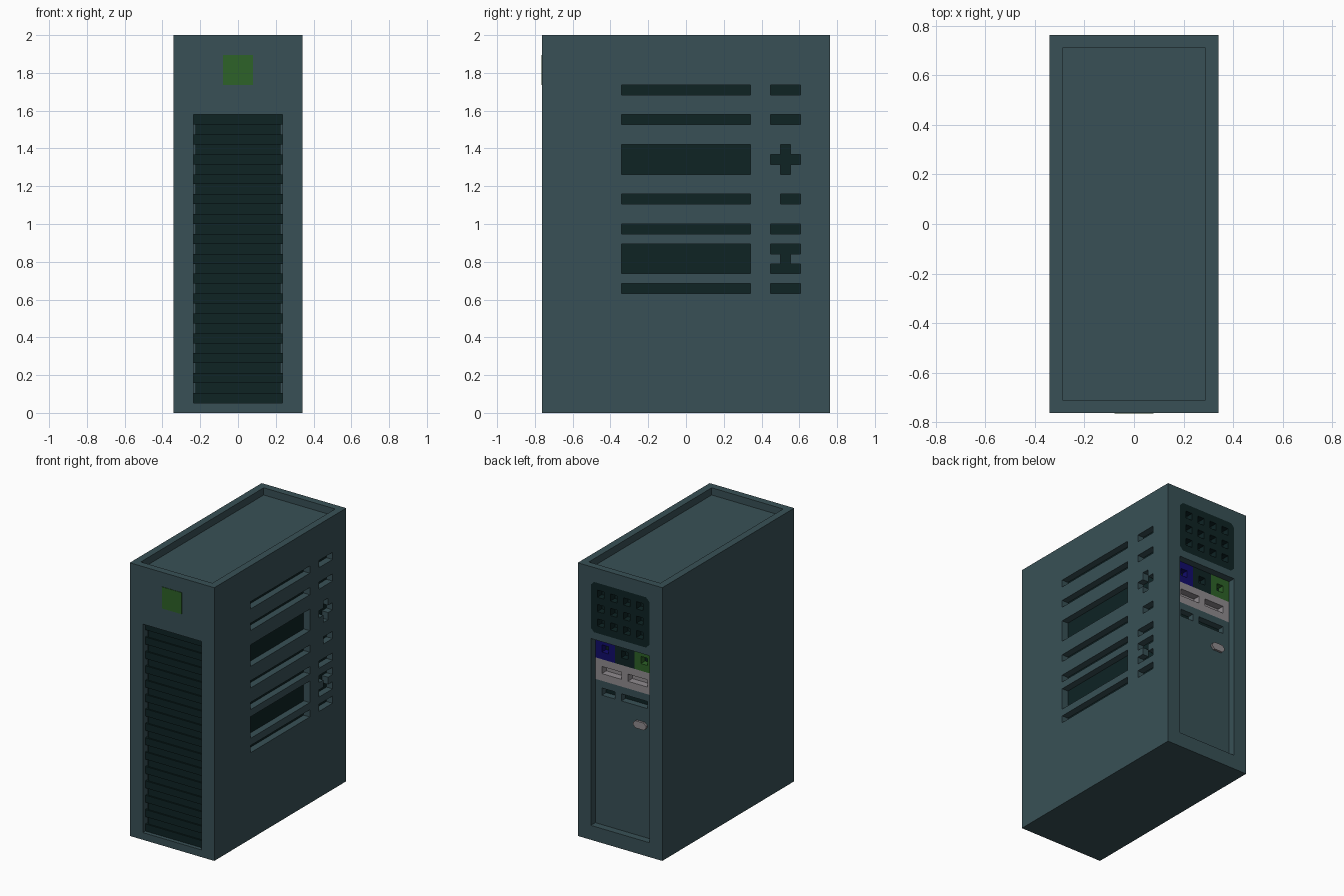
import bpy, bmesh

if "Cube" in bpy.data.objects:
    bpy.data.objects.remove(bpy.data.objects["Cube"])

U = 2 / 38                      # the whole model sits on a grid of this unit
HX, HY, H = 6.5, 14.5, 38       # half width, half depth, height in units


def material(name, rgb):
    m = bpy.data.materials.new(name)
    m.diffuse_color = (*rgb, 1)
    m.use_nodes = True
    m.node_tree.nodes["Principled BSDF"].inputs["Base Color"].default_value = m.diffuse_color
    return m


SLATE = material("slate", (0.040, 0.081, 0.093))
DARK = material("dark_teal", (0.0044, 0.0168, 0.0176))
GREEN = material("green", (0.027, 0.122, 0.021))
BLUE = material("blue", (0.0056, 0.0035, 0.147))
GREY = material("grey", (0.28, 0.26, 0.275))


def box(name, x, y, z, mat=None, chamfer=0):
    """Box from (min, max) pairs in grid units; chamfer cuts the edges along y."""
    bm = bmesh.new()
    bmesh.ops.create_cube(bm, size=1)
    for v in bm.verts:
        for i, (a, b) in enumerate((x, y, z)):
            v.co[i] = (a if v.co[i] < 0 else b) * U
    if chamfer:
        edges = [e for e in bm.edges if abs(e.verts[0].co.y - e.verts[1].co.y) > 1e-4]
        bmesh.ops.bevel(bm, geom=edges, offset=chamfer * U, segments=1, affect='EDGES')
    bmesh.ops.recalc_face_normals(bm, faces=bm.faces)
    me = bpy.data.meshes.new(name)
    bm.to_mesh(me)
    bm.free()
    ob = bpy.data.objects.new(name, me)
    bpy.context.collection.objects.link(ob)
    if mat:
        me.materials.append(mat)
    return ob


def cut(target, x, y, z, chamfer=0):
    """Subtract a box from the target."""
    c = box("cutter", x, y, z, None, chamfer)
    c.hide_render = True
    mod = target.modifiers.new("cut", 'BOOLEAN')
    mod.operation, mod.solver, mod.object = 'DIFFERENCE', 'EXACT', c
    bpy.context.view_layer.objects.active = target
    bpy.ops.object.modifier_apply(modifier=mod.name)
    bpy.data.objects.remove(c)


def back_x(v0, v1):
    """Columns counted from the +x edge of the back."""
    return (HX - v1, HX - v0)


T = 0.06                        # thickness of thin plates

# Case with a sunken top
case = box("case", (-HX, HX), (-HY, HY), (0, H), SLATE)
cut(case, (1 - HX, HX - 1), (1 - HY, HY - 1), (H - 1, H + 1))

# Right side slots, each with a dark floor: (y range, z range)
wide, small = (-6.5, 6.5), (8.5, 11.5)
slots = [(wide, z) for z in ((32, 33), (29, 30), (24, 27), (21, 22), (18, 19), (14, 17), (12, 13))]
slots += [(small, (z, z + 1)) for z in (32, 29, 25, 18, 16, 14, 12)]
slots += [((9.5, 10.5), (26, 27)), ((9.5, 10.5), (24, 25)),
          ((9.5, 11.5), (21, 22)), ((9.5, 10.5), (15, 16))]
for ys, zs in slots:
    cut(case, (HX - 1, HX + 1), ys, zs)
    box("side_slot_floor", (HX - 1 - T, HX - 1 + T), ys, zs, DARK)

# Front louvre: wide and narrow slats alternate inside a shallow recess
cut(case, (-4.5, 4.5), (-HY - 1, -HY + 1), (1, 30))
for i in range(29):
    w, d = (4.5, 0.55) if i % 2 == 0 else (4.25, 0.75)
    box("front_slat", (-w, w), (-HY + d, -HY + 1.02), (1 + i, 2 + i), DARK)

# Front badge plate
box("front_badge", (-1.5, 1.5), (-HY - T, -HY + T), (33, 36), GREEN)

# Back grille: chamfered panel with 4 x 3 holes
cut(case, (-4.5, 4.5), (HY - 1.2, HY + 1), (29, 36), 0.5)
grille = box("back_grille", (-4.5, 4.5), (HY - 1.2, HY), (29, 36), DARK, 0.5)
for i in range(4):
    for j in range(3):
        cut(grille, (2 * i - 3.5, 2 * i - 2.5), (HY - 1, HY + 1), (30 + 2 * j, 31 + 2 * j))

# Back recess and the deeper pocket that holds the ports
R = HY - 1
cut(case, (-4.5, 4.5), (R, HY + 1), (2, 28))
cut(case, (-4.5, 4.5), (R - 1.2, R + 0.5), (22, 28))

# Three square ports
for v, name, mat in ((2, "blue_port", BLUE), (5, "dark_port", DARK), (8, "green_port", GREEN)):
    port = box(name, back_x(v, v + 3), (R - 1.2, R), (25, 28), mat)
    cut(port, back_x(v + 1, v + 2), (R - 1, R + 1), (26, 27))
    box("port_floor", back_x(v + 1, v + 2), (R - 1 - T, R - 1 + T), (26, 27), DARK)

# Grey port plate with two slots
plate = box("grey_port_plate", (-4.5, 4.5), (R - 1.2, R), (22, 25), GREY)
for v in (3, 7):
    cut(plate, back_x(v, v + 3), (R - 1, R + 1), (23, 24))

# Two slots below the ports
for v0, v1 in ((3, 5), (6, 10)):
    cut(case, back_x(v0, v1), (R - 1, R + 0.5), (20, 21))
    box("back_slot_floor", back_x(v0, v1), (R - 1 - T, R - 1 + T), (20, 21), DARK)

# Rounded grey button
box("back_button", back_x(8, 10), (R - 0.2, R + 0.3), (17, 18), GREY, 0.35)
